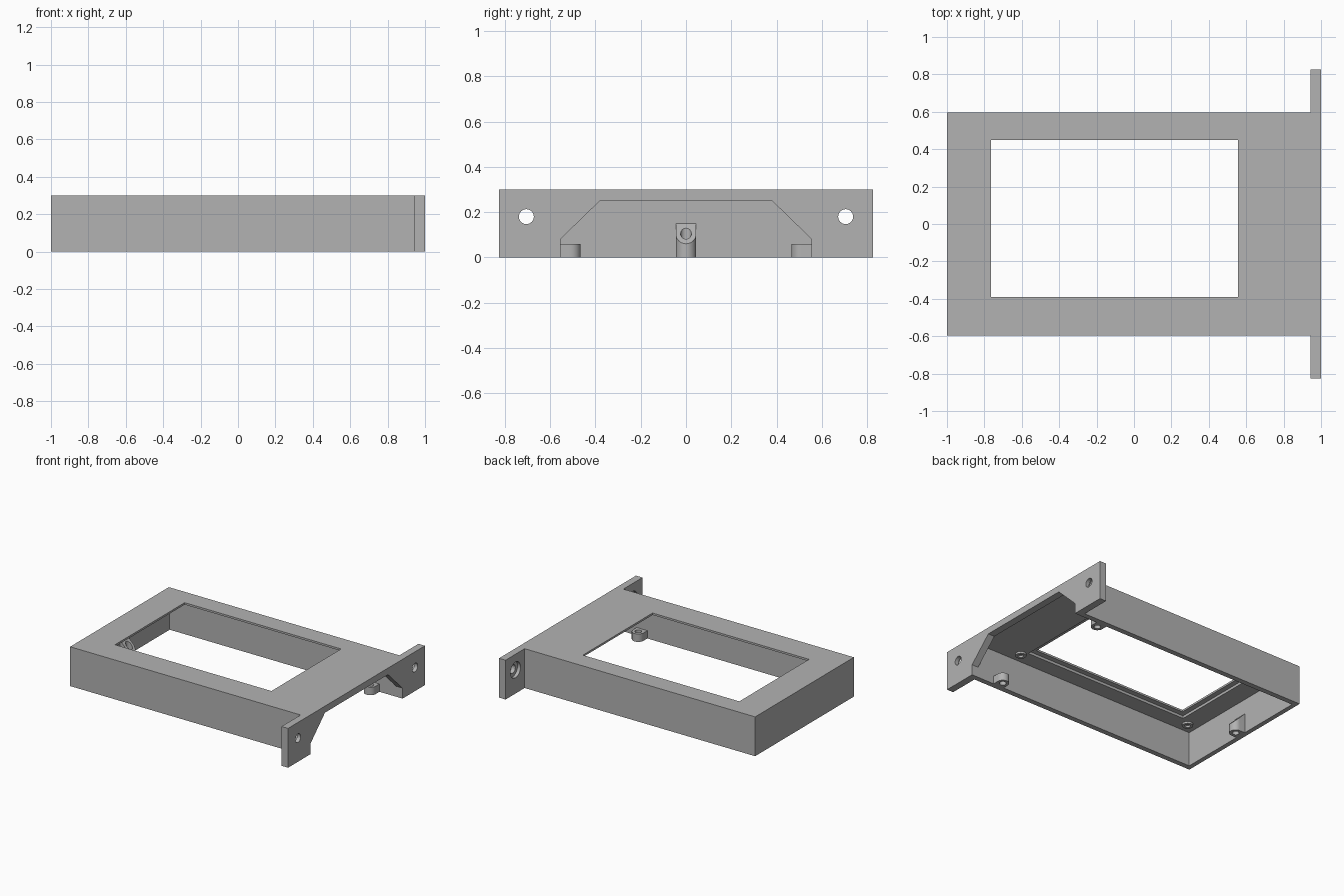
import bpy, bmesh, math
from mathutils import Matrix

old = bpy.data.objects.get("Cube")
if old:
    bpy.data.objects.remove(old, do_unlink=True)

grey = bpy.data.materials.new("plain grey")
grey.use_nodes = True
colour = (0.45, 0.45, 0.45, 1)
grey.diffuse_color = colour
grey.node_tree.nodes["Principled BSDF"].inputs["Base Color"].default_value = colour


def finish(name, bm):
    bmesh.ops.recalc_face_normals(bm, faces=bm.faces)
    mesh = bpy.data.meshes.new(name)
    bm.to_mesh(mesh)
    bm.free()
    mesh.materials.append(grey)
    ob = bpy.data.objects.new(name, mesh)
    bpy.context.scene.collection.objects.link(ob)
    return ob


def box(name, x0, x1, y0, y1, z0, z1):
    bm = bmesh.new()
    bmesh.ops.create_cube(bm, size=1)
    for v in bm.verts:
        v.co = (x1 if v.co.x > 0 else x0,
                y1 if v.co.y > 0 else y0,
                z1 if v.co.z > 0 else z0)
    return finish(name, bm)


def cylinder(name, centre, radius, depth, axis="Z"):
    bm = bmesh.new()
    turn = Matrix.Rotation(math.pi / 2, 4, "Y") if axis == "X" else Matrix()
    bmesh.ops.create_cone(bm, cap_ends=True, segments=32, radius1=radius,
                          radius2=radius, depth=depth,
                          matrix=Matrix.Translation(centre) @ turn)
    return finish(name, bm)


def prism(name, points, offset):
    """Extrude a closed outline by an offset vector."""
    bm = bmesh.new()
    face = bm.faces.new([bm.verts.new(p) for p in points])
    out = bmesh.ops.extrude_face_region(bm, geom=[face])
    bmesh.ops.translate(bm, vec=offset,
                        verts=[g for g in out["geom"] if isinstance(g, bmesh.types.BMVert)])
    return finish(name, bm)


def cut(ob, *cutters):
    for cutter in cutters:
        cutter.hide_render = True
        mod = ob.modifiers.new("cut", "BOOLEAN")
        mod.operation = "DIFFERENCE"
        mod.solver = "EXACT"
        mod.object = cutter
        bpy.context.view_layer.objects.active = ob
        bpy.ops.object.modifier_apply(modifier=mod.name)
        bpy.data.objects.remove(cutter, do_unlink=True)


def smooth(ob):
    bpy.ops.object.select_all(action="DESELECT")
    ob.select_set(True)
    bpy.context.view_layer.objects.active = ob
    bpy.ops.object.shade_smooth_by_angle(angle=math.radians(30))


LEFT, RIGHT, FRONT, BACK = -0.765, 0.555, -0.39, 0.45   # window edges
PLATE, WALL, CEILING = 0.945, 0.555, 0.265

# Open-bottomed housing with a stepped window
housing = box("housing", -1, PLATE, -0.595, 0.595, 0, 0.3)
cut(housing,
    box("cavity", -0.965, 1.1, -WALL, WALL, -0.1, CEILING),
    box("recess", LEFT - 0.04, RIGHT + 0.04, FRONT - 0.04, BACK + 0.04, 0.2, 0.285),
    box("window", LEFT, RIGHT, FRONT, BACK, 0.2, 0.4))

# End plate with a chamfered opening
half = [(0.825, 0.3), (0.825, 0), (WALL, 0), (WALL, 0.08), (0.38, 0.25)]
outline = half + [(-y, z) for y, z in reversed(half)]
end_plate = prism("end_plate", [(PLATE, y, z) for y, z in outline], (1 - PLATE, 0, 0))
for side in (-1, 1):
    spot = (PLATE, side * 0.705, 0.18)
    cut(end_plate,
        cylinder("screw_hole", spot, 0.033, 0.3, "X"),
        cylinder("counterbore", spot, 0.06, 0.05, "X"))
smooth(end_plate)


def wall_boss(name, place, height, slant=0.0):
    """Screw boss with a rounded nose at -y and a flat back at y = 0.045."""
    r = 0.045
    arc = [math.pi + math.pi * i / 16 for i in range(17)]
    points = [(r * math.cos(a), r * math.sin(a), 0) for a in arc]
    points += [(r, r, 0), (-r, r, 0)]
    boss = prism(name, points, (0, 0, height))
    for v in boss.data.vertices:
        if v.co.z > 0.01:
            v.co.z += slant * (v.co.y + r)
    cut(boss, cylinder("boss_hole", (0, 0, 0.1), 0.024, 0.5))
    boss.data.transform(place)
    smooth(boss)


# Bosses along the side walls and the sloped one on the end wall
for side, word in ((1, "back"), (-1, "front")):
    spin = Matrix.Rotation(0 if side > 0 else math.pi, 4, "Z")
    wall_boss(word + "_wall_boss", Matrix.Translation((0.76, side * 0.51, 0)) @ spin, 0.06)
wall_boss("end_wall_boss",
          Matrix.Translation((-0.92, 0, 0)) @ Matrix.Rotation(math.pi / 2, 4, "Z"),
          0.06, 1.0)

# Short mounting studs under the ceiling near the window corners
for x, end in ((0.63, "left"), (-0.88, "right")):
    for y, word in ((-0.47, "front"), (0.515, "back")):
        stud = cylinder(f"{word}_{end}_stud", (x, y, 0.26), 0.038, 0.02)
        cut(stud, cylinder("stud_hole", (x, y, 0.25), 0.02, 0.2))
        smooth(stud)
